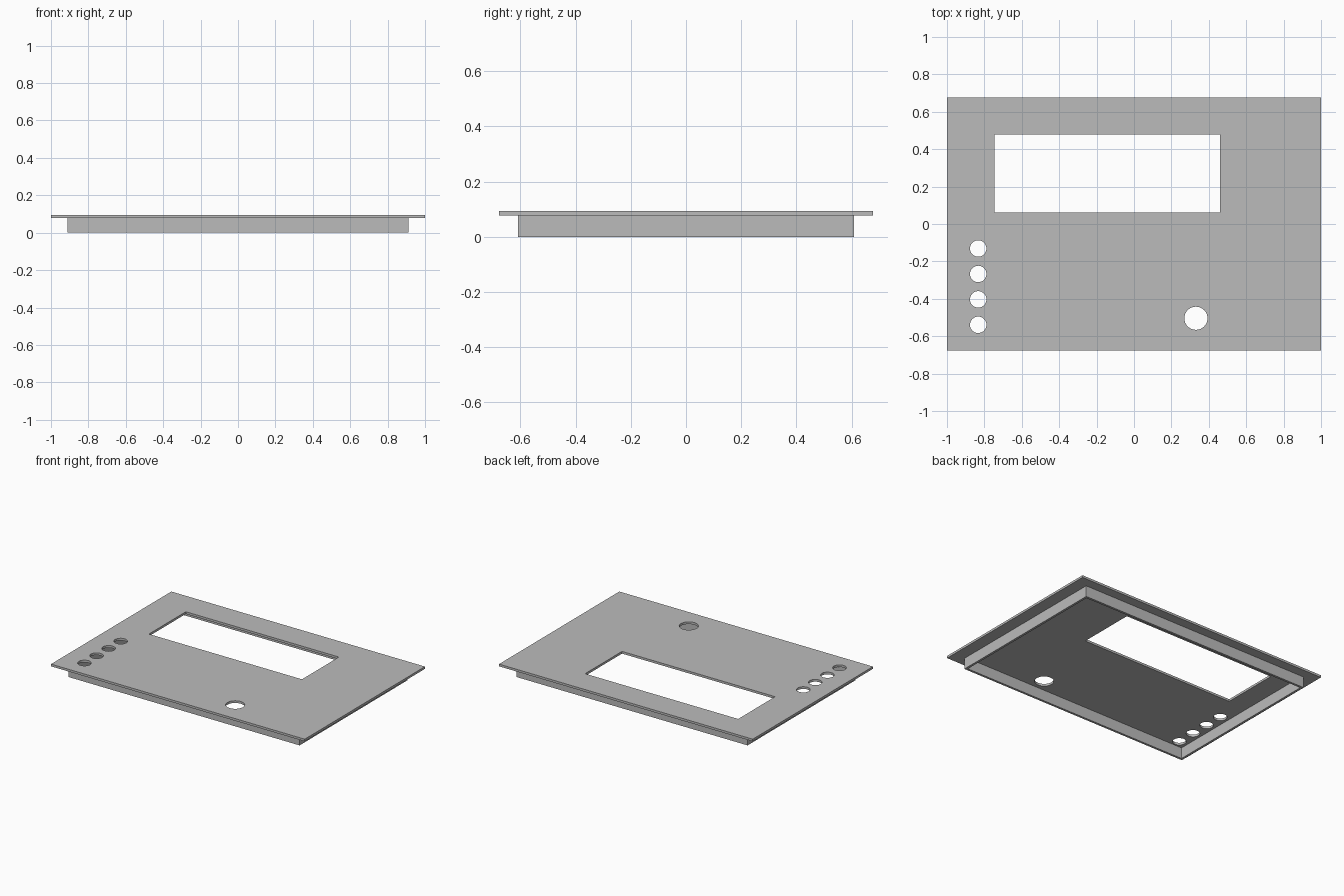
import bpy, bmesh, math

if "Cube" in bpy.data.objects:
    bpy.data.objects.remove(bpy.data.objects["Cube"])

grey = bpy.data.materials.new("plain grey")
grey.diffuse_color = (0.5, 0.5, 0.5, 1)
grey.use_nodes = True
grey.node_tree.nodes["Principled BSDF"].inputs["Base Color"].default_value = grey.diffuse_color


def rect(x0, x1, y0, y1):
    return [(x0, y0), (x1, y0), (x1, y1), (x0, y1)]


def circle(cx, cy, r, n=32):
    return [(cx + r * math.cos(2 * math.pi * i / n),
             cy + r * math.sin(2 * math.pi * i / n)) for i in range(n)]


def extruded(name, loops, z0, z1):
    """Fill an outline with holes and extrude it from z0 to z1."""
    cu = bpy.data.curves.new(name, 'CURVE')
    cu.dimensions = '2D'
    cu.fill_mode = 'BOTH'
    cu.extrude = (z1 - z0) / 2
    for pts in loops:
        sp = cu.splines.new('POLY')
        sp.points.add(len(pts) - 1)
        for p, (x, y) in zip(sp.points, pts):
            p.co = (x, y, 0, 1)
        sp.use_cyclic_u = True
    tmp = bpy.data.objects.new(name + "_outline", cu)
    bpy.context.collection.objects.link(tmp)
    bpy.context.view_layer.update()
    dg = bpy.context.evaluated_depsgraph_get()
    me = bpy.data.meshes.new_from_object(tmp.evaluated_get(dg))
    bpy.data.objects.remove(tmp)
    # Weld caps to sides and place at height
    bm = bmesh.new()
    bm.from_mesh(me)
    bmesh.ops.remove_doubles(bm, verts=bm.verts, dist=1e-5)
    bmesh.ops.translate(bm, verts=bm.verts, vec=(0, 0, (z0 + z1) / 2))
    bmesh.ops.recalc_face_normals(bm, faces=bm.faces)
    for f in bm.faces:
        f.smooth = False
        f.material_index = 0
    bm.to_mesh(me)
    bm.free()
    me.name = name
    me.materials.clear()
    me.materials.append(grey)
    ob = bpy.data.objects.new(name, me)
    bpy.context.collection.objects.link(ob)
    return ob


# Face plate with display window, four indicator holes and a knob hole
holes = [rect(-0.746, 0.461, 0.062, 0.478), circle(0.331, -0.504, 0.062)]
holes += [circle(-0.833, -0.131 - 0.136 * i, 0.044) for i in range(4)]
extruded("face_plate", [rect(-1, 1, -0.677, 0.677)] + holes, 0.078, 0.094)

# Thin rim wall underneath
W, D, T = 0.912, 0.609, 0.016
extruded("rim_wall", [rect(-W, W, -D, D), rect(-W + T, W - T, -D + T, D - T)], 0, 0.078)
